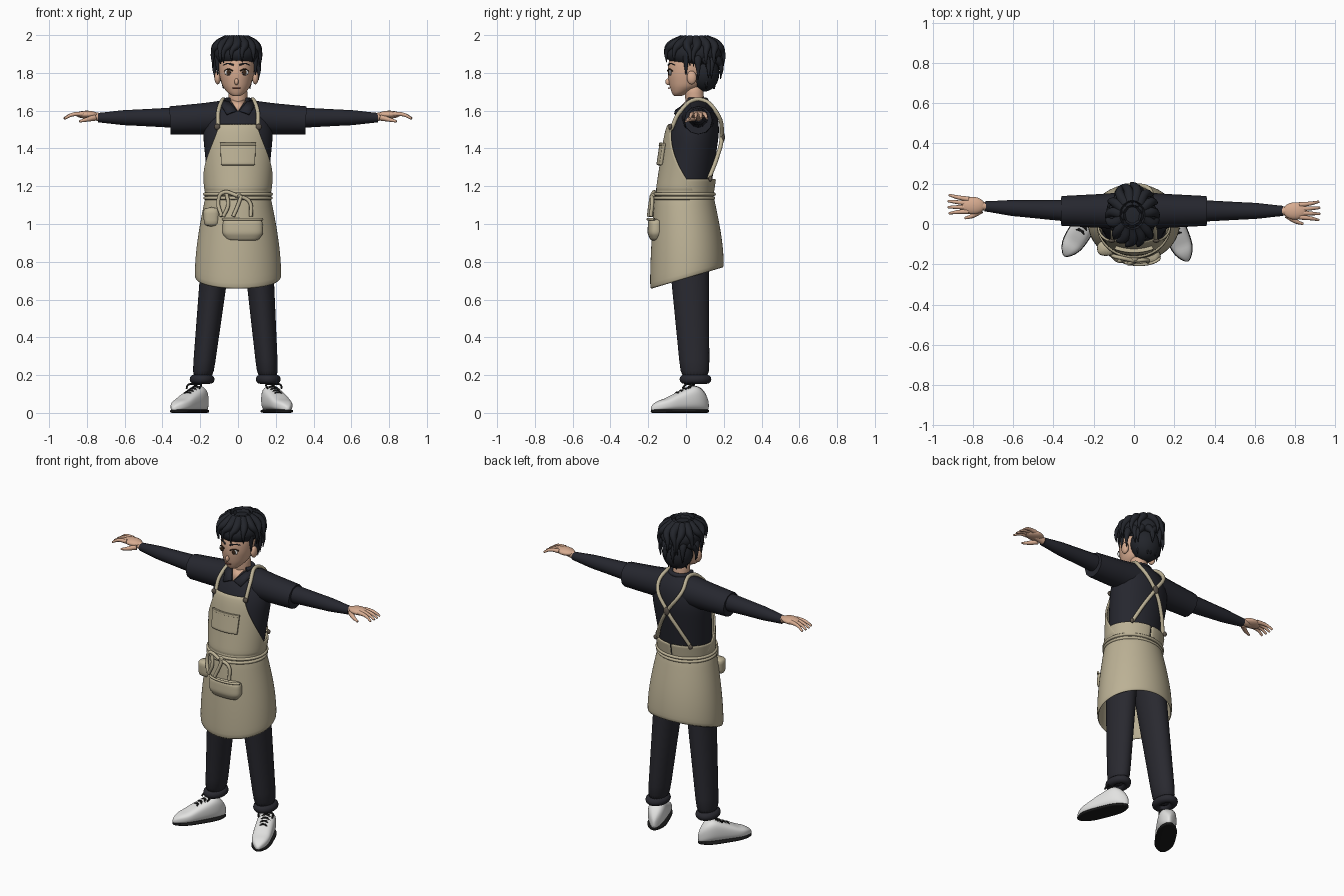
import bpy, math, random
from math import sin, cos, pi, radians, sqrt
from mathutils import Vector

if "Cube" in bpy.data.objects:
    bpy.data.objects.remove(bpy.data.objects["Cube"], do_unlink=True)
random.seed(4)


def material(name, red, green, blue):
    created = bpy.data.materials.new(name)
    created.use_nodes = True
    colour = (red, green, blue, 1)
    created.diffuse_color = colour
    created.node_tree.nodes["Principled BSDF"].inputs["Base Color"].default_value = colour
    return created


hair = material("hair_black", .016, .018, .024)
skin = material("skin_tan", .68, .41, .28)
navy = material("shirt_navy", .019, .02, .028)
charcoal = material("trousers_charcoal", .022, .022, .029)
khaki = material("apron_khaki", .5, .44, .3)
white = material("shoe_white", .76, .76, .75)
black = material("sole_black", .01, .01, .01)
bronze = material("button_bronze", .11, .09, .07)
brown = material("eye_brown", .04, .02, .01)
rose = material("lip_rose", .4, .15, .1)


def blend(start, end, amount):
    return start + (end - start) * amount


def mesh_object(name, mat, verts, faces, thickness=0, subdivide=True):
    mesh = bpy.data.meshes.new(name)
    mesh.from_pydata(verts, [], faces)
    mesh.materials.append(mat)
    mesh.shade_smooth()
    part = bpy.data.objects.new(name, mesh)
    bpy.context.collection.objects.link(part)
    bpy.context.view_layer.objects.active = part
    bpy.ops.object.mode_set(mode='EDIT')
    bpy.ops.mesh.select_all(action='SELECT')
    bpy.ops.mesh.normals_make_consistent(inside=False)
    bpy.ops.object.mode_set(mode='OBJECT')
    if thickness:
        solid = part.modifiers.new("thickness", 'SOLIDIFY')
        solid.thickness, solid.offset = thickness, 0
    if subdivide:
        part.modifiers.new("smooth", 'SUBSURF').levels = 1
        part.modifiers["smooth"].render_levels = 1
    return part


def skin_rows(rows, closed):
    """Faces joining equal rows of points."""
    count = len(rows[0])
    across = count if closed else count - 1
    return [(r * count + i, r * count + (i + 1) % count,
             (r + 1) * count + (i + 1) % count, (r + 1) * count + i)
            for r in range(len(rows) - 1) for i in range(across)]


def loft(name, mat, rings, axis='z', power=2, steps=3, sides=24):
    """Closed body through rings of (position, centre, centre, radius, radius)."""
    rings = [Vector(ring) for ring in rings]
    filled = [blend(low, high, step / steps) for low, high in zip(rings, rings[1:])
              for step in range(steps)] + rings[-1:]

    def rounded(value):
        return math.copysign(abs(value) ** (2 / power), value)

    rows = []
    for place, a, b, radius_a, radius_b in filled:
        turns = [2 * pi * i / sides for i in range(sides)]
        flat = [(a + radius_a * rounded(cos(t)), b + radius_b * rounded(sin(t))) for t in turns]
        rows.append([(p, q, place) if axis == 'z' else (p, place, q) for p, q in flat])
    verts = sum(rows, [])
    caps = [tuple(range(sides)), tuple(range(len(verts) - sides, len(verts)))]
    return mesh_object(name, mat, verts, skin_rows(rows, True) + caps)


def tube(name, mat, points, radius, tip=None, cyclic=False):
    """Round cord whose radius runs evenly from radius to tip."""
    tip = radius if tip is None else tip
    curve = bpy.data.curves.new(name, 'CURVE')
    curve.dimensions, curve.bevel_depth, curve.bevel_resolution = '3D', 1, 4
    curve.resolution_u, curve.use_fill_caps = 6, True
    spline = curve.splines.new('BEZIER')
    spline.bezier_points.add(len(points) - 1)
    for i, (knot, point) in enumerate(zip(spline.bezier_points, points)):
        knot.co, knot.radius = point, blend(radius, tip, i / (len(points) - 1))
        knot.handle_left_type = knot.handle_right_type = 'AUTO'
    spline.use_cyclic_u = cyclic
    curve.materials.append(mat)
    part = bpy.data.objects.new(name, curve)
    bpy.context.collection.objects.link(part)
    bpy.ops.object.select_all(action='DESELECT')
    part.select_set(True)
    bpy.context.view_layer.objects.active = part
    bpy.ops.object.convert(target='MESH')
    return bpy.context.object


def ball(name, mat, centre, scale):
    bpy.ops.mesh.primitive_uv_sphere_add(segments=24, ring_count=12, location=centre)
    part = bpy.context.object
    part.name, part.scale = name, scale
    part.data.materials.append(mat)
    part.data.shade_smooth()


def torso(z, degrees, out=0):
    """Point on the chest; the angle starts at the front and turns to +x."""
    dome = sqrt(1 - (max(0, z - 1.45) / .22) ** 2)
    turn = radians(degrees)
    return Vector((((.04 + z / 10) * dome + out) * sin(turn),
                   .15 * (z - 1.2) - (.135 * dome + out) * cos(turn), z))


def wrap(name, mat, low, high, half_angle, out, thickness):
    """Cloth following the chest."""
    heights = [blend(low, high, i / 8) for i in range(9)]
    rows = [[torso(z, half_angle(z) * i / 16, out) for i in range(-16, 17)] for z in heights]
    return mesh_object(name, mat, sum(rows, []), skin_rows(rows, False), thickness)


# Shirt body, neck and collar
rows = [[torso(blend(1.12, 1.66, i / 12), 15 * k) for k in range(24)] for i in range(13)]
mesh_object("shirt_body", navy, sum(rows, []), skin_rows(rows, True))
loft("neck", skin, [(1.6, 0, .05, .05, .05), (1.74, 0, .04, .05, .05)])
tube("collar_band", navy, [(.06 * sin(radians(a)), .05 - .055 * cos(radians(a)), 1.655)
                           for a in range(50, 311, 20)], .014)
mesh_object("open_neck", skin, [torso(1.655, -25, .02), torso(1.655, 25, .02), torso(1.595, 0, .01)],
            [(0, 1, 2)], .004, False)
for side in (-1, 1):
    corners = ((1.66, 50), (1.6, 3), (1.58, 20), (1.64, 55))
    mesh_object("collar_flap", navy, [torso(z, side * a, .016) for z, a in corners],
                [(0, 1, 2, 3)], .01, False)

# Arms and hands
for side in (-1, 1):
    def reach(x, forward=0, up=0):
        sway = .06 * max(0, x - .36) if side < 0 else 0
        return (side * x, .065 + sway - forward, 1.563 + up)

    tube("sleeve", navy, [reach(.08), reach(.2, 0, -.007), reach(.36, 0, -.014)], .09, .074)
    tube("arm", navy, [reach(.3), reach(.6), reach(.74)], .055, .025)
    tube("wrist", skin, [reach(.72), reach(.8, 0, .016)], .022)
    ball("palm", skin, reach(.8, 0, .016), (.06, .043, .021))
    for finger in (-1.5, -.5, .5, 1.5):
        tip = .925 - abs(finger) / 200
        tube("finger", skin, [reach(.82, finger / 50, .02), reach(.88, finger / 40, .015),
                              reach(tip, finger / 33, -.005)], .013, .006)
    tube("thumb", skin, [reach(.76, .02), reach(.8, .05, -.01), reach(.84, .065, -.02)], .017, .006)

# Shoe outline, running from heel to toe


def shoe(t):
    ends = 1 - abs(2 * t - 1) ** 4
    drop = min(1, max(0, 2 * t - .5))
    return .045 - t / 3, (.15 - .075 * drop) * (.4 + .6 * ends), .006 + .05 * ends


# Trousers, cuffs and shoes
for side, foot, turn in ((-1, .19, -33), (1, .16, 22)):
    loft("trouser_leg", charcoal, [(.16, side * foot, .05, .055, .075), (1.12, side * .085, 0, .088, .12)],
         steps=8)
    tube("trouser_cuff", charcoal, [(side * foot + .042 * cos(pi * i / 8), .05 + .06 * sin(pi * i / 8), .178)
                                    for i in range(16)], .024, cyclic=True)
    outline = [shoe(i / 12) for i in range(13)]
    parts = [loft("shoe_upper", white, [(y, 0, h / 2 + .006, w, h / 2 - .004) for y, h, w in outline],
                  'y', 2.8, 1),
             loft("shoe_sole", black, [(y, 0, .009, w + .003, .009) for y, h, w in outline], 'y', 4, 1)]
    for row in range(4):
        y, h, w = shoe(.33 + row * .07)
        for slant in (-.008, .008):
            parts.append(tube("shoe_lace", black, [(-.03, y - slant, h - .012), (0, y, h + .003),
                                                   (.03, y + slant, h - .012)], .005))
    for way in (-1, 1):
        parts.append(tube("lace_bow", black, [(0, -.06, .15), (way * .04, -.07, .15),
                                              (way * .04, -.09, .13)], .005))
    for part in parts:
        part.location, part.rotation_euler.z = (side * foot, .08, 0), radians(turn)

# Apron skirt with a hem that rises towards the back
rows = []
for step in range(9):
    flare = sin(pi / 2 * step / 8)
    ring = [2 * pi * i / 40 for i in range(40)]
    rows.append([Vector(((.166 + .058 * flare) * sin(a), .015 * flare - .01 - (.15 + .04 * flare) * cos(a),
                         1.15 - .055 * step)) for a in ring])
    for point in rows[-1]:
        point.z += .3 * point.y * step / 8
mesh_object("apron_skirt", khaki, sum(rows, []), skin_rows(rows, True), .012)

# Apron waistband, bib, chest pocket and waist strings
wrap("waistband", khaki, 1.13, 1.24, lambda z: 180, .014, .012)
wrap("apron_bib", khaki, 1.17, 1.53, lambda z: min(110, 30 + 50 * ((1.53 - z) / .26) ** 1.5), .016, .012)
wrap("chest_pocket", khaki, 1.31, 1.43, lambda z: 26, .03, .018)
wrap("pocket_hem", khaki, 1.415, 1.43, lambda z: 26, .036, .012)
for z in (1.137, 1.158):
    tube("waist_string", khaki, [torso(z, a, .02) for a in range(0, 360, 15)], .009, cyclic=True)

# Bow tied at the front, with two loops and two tails
ball("bow_knot", khaki, torso(1.15, 0, .03), (.02, .014, .014))
for path in (((1.15, 0), (1.165, -25), (1.12, -33), (1.04, -28)), ((1.16, -18), (1.1, -16), (1.04, -25)),
             ((1.15, 0), (1.12, 18), (1.04, 22)), ((1.15, 5), (1.1, 0), (1.04, -8))):
    tube("bow_cord", khaki, [torso(z, a, .04) for z, a in path], .01)

# Tool pouch and side pouch
loft("tool_pouch", khaki, [(.91, .025, -.16, .08, .025), (.95, .025, -.16, .11, .045),
                           (1.03, .025, -.16, .105, .04)], power=2.6)
tube("pouch_rim", khaki, [(.025 + .105 * sin(a / 5), -.16 - .042 * cos(a / 5), 1.025)
                          for a in range(-7, 8)], .007)
loft("side_pouch", khaki, [(.985, -.14, -.125, .04, .03), (1.09, -.14, -.12, .045, .04)], power=2.6)

# Shoulder straps crossing on the back
for side in (-1, 1):
    path = ((1.5, 32), (1.6, 40), (1.66, 90), (1.59, 150), (1.46, 180), (1.35, 200), (1.24, 220))
    tube("shoulder_strap", khaki, [torso(z, side * a, .015) for z, a in path], .011)
    ball("strap_button", bronze, torso(1.515, side * 32, .025), (.016, .01, .016))
    ball("back_button", bronze, torso(1.24, side * 140, .026), (.013, .01, .015))
ball("strap_crossing", bronze, torso(1.46, 180, .022), (.02, .01, .026))

# Head and face
middle = -.008


def face(x, z, out=0):
    return (middle + x, .015 - .11 * sqrt(1 - (x / .095) ** 2) - out, z)


loft("head", skin, [(1.676, middle, -.045, .02, .02), (1.695, middle, -.03, .048, .046),
                    (1.73, middle, 0, .076, .088), (1.79, middle, .01, .092, .108),
                    (1.86, middle, .02, .097, .115), (1.94, middle, .03, .07, .08)], steps=2)
ball("nose", skin, face(0, 1.753), (.011, .014, .018))
tube("mouth", rose, [face(x, 1.719, -.004) for x in (-.02, 0, .02)], .004)
for side in (-1, 1):
    ball("ear", skin, (middle + side * .1, .03, 1.775), (.017, .026, .036))
    ball("eye_white", white, face(side * .042, 1.802), (.022, .008, .016))
    ball("eye_iris", brown, face(side * .042, 1.802, .007), (.012, .005, .014))
    tube("upper_lid", brown, [face(side * x, z, .005) for x, z in
                              ((.02, 1.811), (.042, 1.82), (.064, 1.81))], .0035)
    tube("eyebrow", hair, [face(side * x, z) for x, z in
                           ((.016, 1.842), (.045, 1.85), (.07, 1.842))], .005, .002)
    tube("sideburn", hair, [(middle + side * .1, 0, z) for z in (1.89, 1.84, 1.79)], .018, .003)

# Hair: a close cap, then tapering locks falling from the crown
ball("hair_cap", hair, (middle, .042, 1.9), (.12, .147, .082))
ball("hair_nape", hair, (middle, .095, 1.8), (.093, .082, .1))


def lock(angle, spread, top, bottom, size):
    def at(share, z):
        return (middle + .125 * share * sin(angle), .045 - .152 * share * cos(angle), z)

    start, bend = at(spread * .4, top), at(spread * .85, top - .025)
    angle += random.uniform(-.25, .25)
    tube("hair_lock", hair, [start, bend, at(spread, (top + bottom) / 2), at(spread, bottom)],
         size, .002)


for i in range(15):
    angle = 2 * pi * i / 15
    lock(angle, 1, 1.97, 1.865 - .02 * random.random() - .015 * (1 - cos(angle)), .032)
for i in range(9):
    lock(2 * pi * i / 9, .62, 1.975, 1.925, .024)
for i in range(-4, 5):
    lock(pi + i * .36, .94, 1.9, 1.78 - .02 * random.random(), .036)
for i in range(-2, 3):
    lock(pi + i * .4, .7, 1.82, 1.715, .026)
